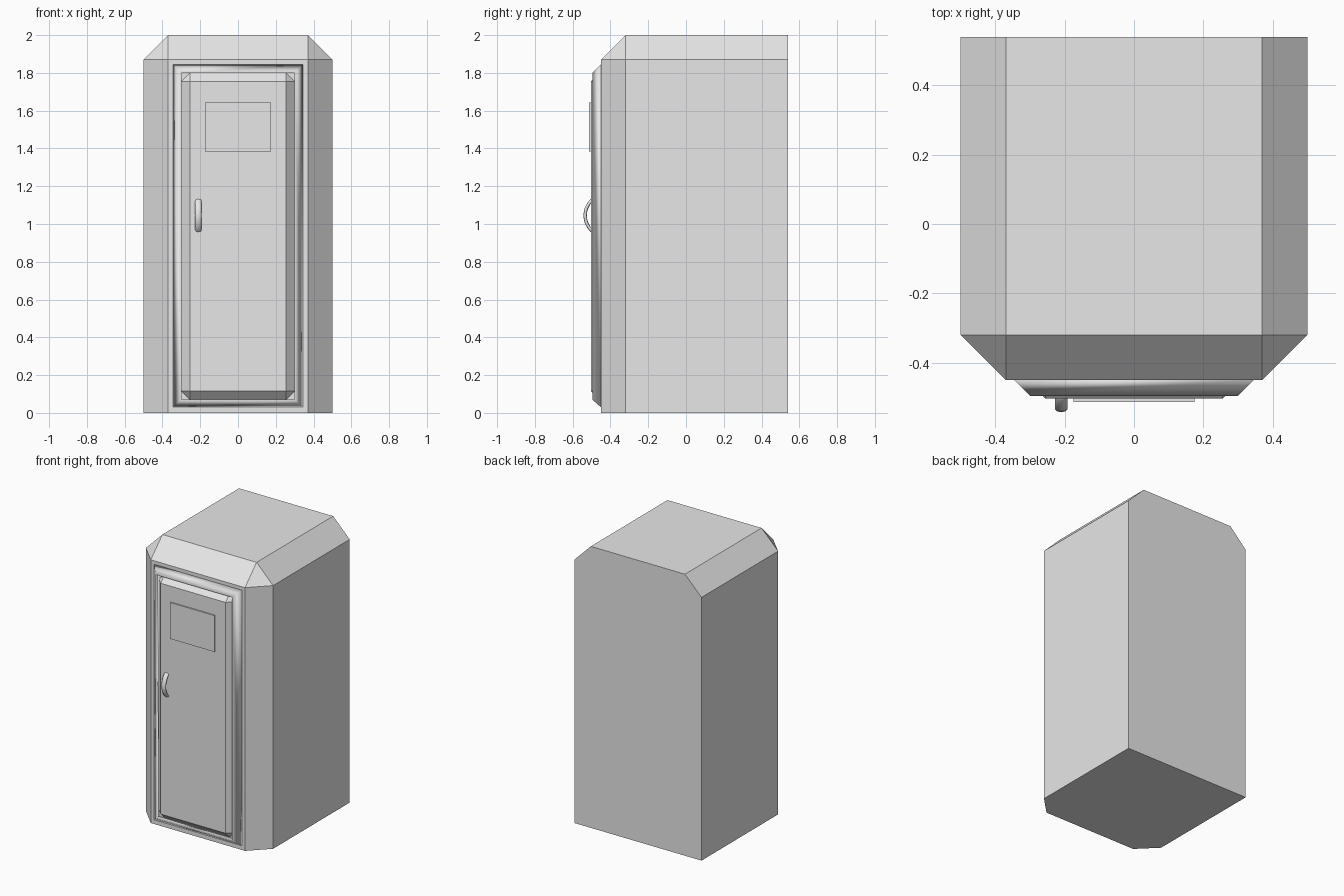
import bpy, bmesh, math
from mathutils import Vector

if "Cube" in bpy.data.objects:
    bpy.data.objects.remove(bpy.data.objects["Cube"])

grey = bpy.data.materials.new("light_grey")
grey.diffuse_color = (0.8, 0.8, 0.8, 1)
grey.use_nodes = True
grey.node_tree.nodes["Principled BSDF"].inputs["Base Color"].default_value = grey.diffuse_color


def finish(bm, name, smooth=False):
    bmesh.ops.recalc_face_normals(bm, faces=bm.faces)
    for f in bm.faces:
        f.smooth = smooth
    me = bpy.data.meshes.new(name)
    bm.to_mesh(me)
    bm.free()
    me.materials.append(grey)
    ob = bpy.data.objects.new(name, me)
    bpy.context.collection.objects.link(ob)
    return ob


def box(name, lo, hi, width=0, pick=lambda mid: True):
    """Box between two corners, chamfering the edges whose unit-cube midpoint passes pick."""
    bm = bmesh.new()
    bmesh.ops.create_cube(bm, size=2)
    edges = [e for e in bm.edges if pick((e.verts[0].co + e.verts[1].co) / 2)]
    lo, hi = Vector(lo), Vector(hi)
    for v in bm.verts:
        v.co = Vector([(a + b) / 2 + c * (b - a) / 2 for a, b, c in zip(lo, hi, v.co)])
    if width:
        bmesh.ops.bevel(bm, geom=edges, offset=width, offset_type='OFFSET',
                        segments=1, profile=0.5, affect='EDGES')
    return finish(bm, name)


# Cabin: front vertical edges and front/side roof edges are chamfered
box("cabin_body", (-0.5, -0.45, 0), (0.5, 0.54, 2), 0.13,
    lambda m: (m.y < -0.5 and abs(m.x) > 0.5 and abs(m.z) < 0.5)
    or (m.z > 0.5 and m.y < 0.5))

# Door frame: sloped ring rising to a ridge, then dropping to the door
bm = bmesh.new()
rings = []
for x, z0, z1, y in ((0.345, 0.03, 1.845, -0.45),
                     (0.30, 0.07, 1.80, -0.496),
                     (0.30, 0.07, 1.80, -0.445)):
    rings.append([bm.verts.new(p) for p in
                  ((-x, y, z0), (x, y, z0), (x, y, z1), (-x, y, z1))])
for a, b in zip(rings, rings[1:]):
    for i in range(4):
        j = (i + 1) % 4
        bm.faces.new((a[i], a[j], b[j], b[i]))
# an open ring has no inside, so orient it with a temporary back cap
for i in range(4):
    j = (i + 1) % 4
    bm.faces.new((rings[2][i], rings[2][j], rings[0][j], rings[0][i]))
finish(bm, "door_frame", smooth=True)

# Door leaf with chamfered edges, leaving a V groove inside the frame
box("door_panel", (-0.30, -0.504, 0.07), (0.30, -0.41, 1.80), 0.045)

# Thin sign plate
box("door_plate", (-0.174, -0.513, 1.385), (0.174, -0.504, 1.643))

# Handle: flattened tube swept along an arc
bm = bmesh.new()
cx, cy, cz, R, sides, steps = -0.21, -0.425, 1.045, 0.109, 8, 10
rings = []
for s in range(steps + 1):
    t = math.radians(-56 + 112 * s / steps)
    ring = []
    for k in range(sides):
        a = 2 * math.pi * k / sides
        r = R + 0.009 * math.cos(a)
        ring.append(bm.verts.new((cx + 0.018 * math.sin(a),
                                  cy - r * math.cos(t), cz + r * math.sin(t))))
    rings.append(ring)
for a, b in zip(rings, rings[1:]):
    for k in range(sides):
        j = (k + 1) % sides
        bm.faces.new((a[k], a[j], b[j], b[k]))
bm.faces.new(rings[0])
bm.faces.new(rings[-1])
finish(bm, "door_handle", smooth=True)
